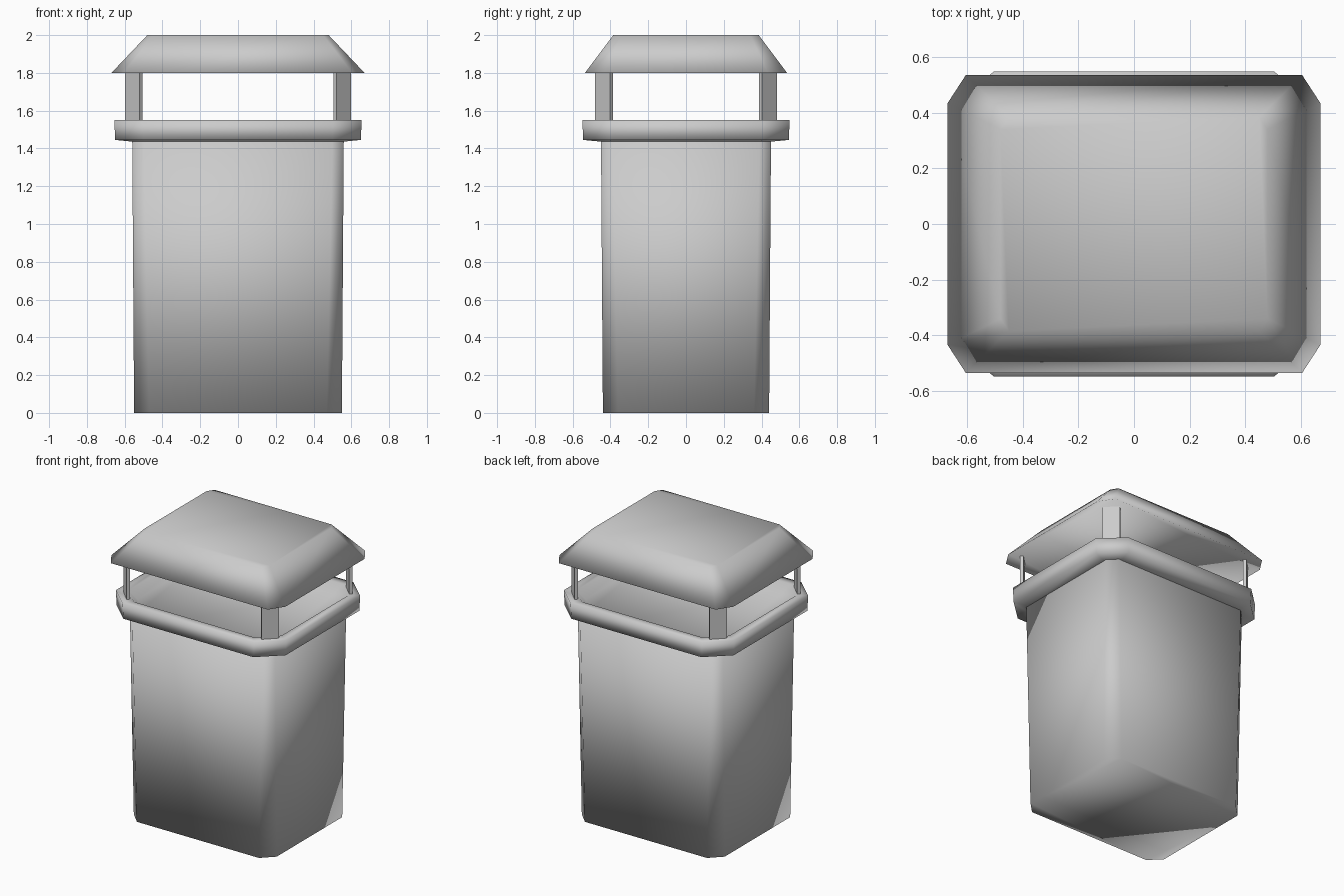
import bpy
import bmesh
import math

cube = bpy.data.objects.get("Cube")
if cube:
    bpy.data.objects.remove(cube, do_unlink=True)

grey = bpy.data.materials.new("plain grey")
grey.use_nodes = True
COLOUR = (0.6, 0.6, 0.6, 1)
grey.diffuse_color = COLOUR
grey.node_tree.nodes["Principled BSDF"].inputs["Base Color"].default_value = COLOUR


def add_object(name, bm, smooth):
    bmesh.ops.recalc_face_normals(bm, faces=bm.faces)
    for face in bm.faces:
        face.smooth = smooth
    mesh = bpy.data.meshes.new(name)
    bm.to_mesh(mesh)
    bm.free()
    mesh.materials.append(grey)
    obj = bpy.data.objects.new(name, mesh)
    bpy.context.collection.objects.link(obj)
    return obj


def octagon(bm, hx, hy, cx, cy, z):
    """Rectangle with cut corners: half sizes, corner cuts and height."""
    quarter = [(hx, hy - cy), (hx - cx, hy)]
    points = quarter + [(-x, y) for x, y in reversed(quarter)]
    points += [(-x, -y) for x, y in points]
    return [bm.verts.new((x, y, z)) for x, y in points]


def loft(name, sections, smooth=True):
    """Join octagon sections in order and close both ends."""
    bm = bmesh.new()
    rings = [octagon(bm, *s) for s in sections]
    for low, high in zip(rings, rings[1:]):
        for i in range(len(low)):
            j = (i + 1) % len(low)
            bm.faces.new((low[i], low[j], high[j], high[i]))
    bm.faces.new(rings[0])
    bm.faces.new(rings[-1])
    return add_object(name, bm, smooth)


# Tapered bin body
loft("body", [
    (0.55, 0.44, 0.08, 0.08, 0),
    (0.56, 0.45, 0.06, 0.06, 1.45),
])

# Collar with a shallow recessed top
loft("rim", [
    (0.55, 0.44, 0.07, 0.07, 1.435),
    (0.65, 0.545, 0.15, 0.14, 1.445),
    (0.655, 0.548, 0.15, 0.14, 1.55),
    (0.59, 0.485, 0.13, 0.12, 1.55),
    (0.54, 0.435, 0.11, 0.10, 1.49),
])

# Sloping roof with a flat top
loft("roof", [
    (0.67, 0.535, 0.065, 0.10, 1.80),
    (0.48, 0.385, 0.03, 0.045, 2.0),
])

# Flat corner posts set across the cut corners
for side_y, end in ((-1, "front"), (1, "back")):
    for side_x, side in ((-1, "right"), (1, "left")):
        bm = bmesh.new()
        bmesh.ops.create_cube(bm, size=1)
        bmesh.ops.scale(bm, vec=(0.022, 0.112, 0.33), verts=bm.verts)
        post = add_object(f"{end}_{side}_post", bm, False)
        post.location = (side_x * 0.552, side_y * 0.435, 1.645)
        post.rotation_euler.z = math.atan2(side_y, side_x)
